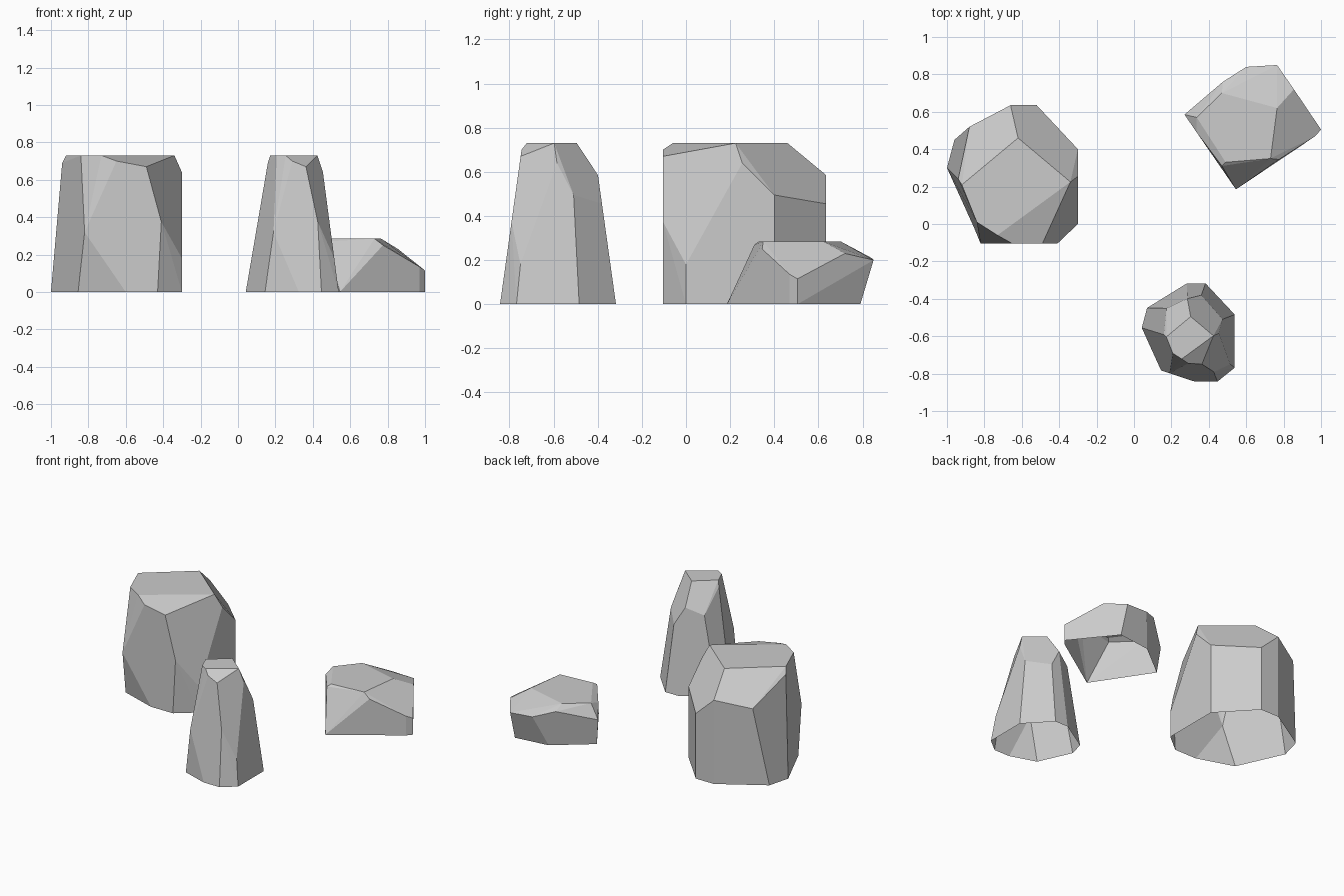
import bpy, bmesh, math
from mathutils import Vector

if "Cube" in bpy.data.objects:
    bpy.data.objects.remove(bpy.data.objects["Cube"])


def make_rock(name, points, shape=None):
    """Faceted boulder: hull of corner points, open underneath, optionally reshaped."""
    bm = bmesh.new()
    for p in points:
        bm.verts.new(p)
    res = bmesh.ops.convex_hull(bm, input=bm.verts)
    loose = [v for v in bm.verts if not v.link_faces]
    bmesh.ops.delete(bm, geom=loose, context='VERTS')
    # merge nearly flat triangles into facets
    bmesh.ops.dissolve_limit(bm, angle_limit=math.radians(5), verts=bm.verts, edges=bm.edges)
    bmesh.ops.recalc_face_normals(bm, faces=bm.faces)
    # the underside is open
    under = [f for f in bm.faces if all(v.co.z < 0.01 for v in f.verts)]
    bmesh.ops.delete(bm, geom=under, context='FACES')
    if shape:
        for v in bm.verts:
            v.co = shape(v.co)
    mesh = bpy.data.meshes.new(name)
    bm.to_mesh(mesh)
    bm.free()
    obj = bpy.data.objects.new(name, mesh)
    bpy.context.collection.objects.link(obj)
    return obj


# large boulder corners
large = [
    # flat top
    (-.92, .21, .73), (-.84, .01, .73), (-.73, -.06, .73),
    (-.45, .135, .73), (-.34, .225, .73), (-.62, .46, .73),
    # shoulders and sides
    (-.65, -.105, .70), (-.49, -.105, .67), (-.82, -.105, .32), (-.41, -.105, .375),
    (-.30, 0, .18), (-.30, .255, .64), (-.30, .40, .495),
    (-.52, .635, .455), (-.66, .635, .585), (-.88, .52, .54), (-.94, .24, .69),
    # base
    (-1, .30, 0), (-.96, .45, 0), (-.66, .635, 0), (-.52, .635, 0), (-.30, .40, 0),
    (-.30, .0, 0), (-.43, -.105, 0), (-.60, -.105, 0), (-.855, -.02, 0),
]

# low boulder corners
low = [
    # flat top
    (.49, .33, .285), (.73, .35, .285), (.765, .62, .285), (.47, .70, .285), (.335, .57, .275),
    # shoulders
    (.47, .31, .27), (.775, .345, .25), (.97, .47, .135), (1, .505, .115), (.855, .72, .23),
    (.765, .85, .20), (.60, .84, .21), (.475, .76, .25), (.335, .49, .25), (.27, .585, .18),
    # base
    (.545, .185, 0), (.97, .47, 0), (1, .505, 0), (.77, .79, 0), (.53, .76, 0), (.29, .57, 0),
]


def taper(p):
    """Smaller, strongly narrowing copy of the large boulder."""
    s = .71 - .275 * p.z / .73
    return Vector((.29 + (p.x + .65) * s, -.58 + (p.y - .265) * s, p.z))


make_rock("large_boulder", large)
make_rock("tall_boulder", large, taper)
make_rock("low_boulder", low)
